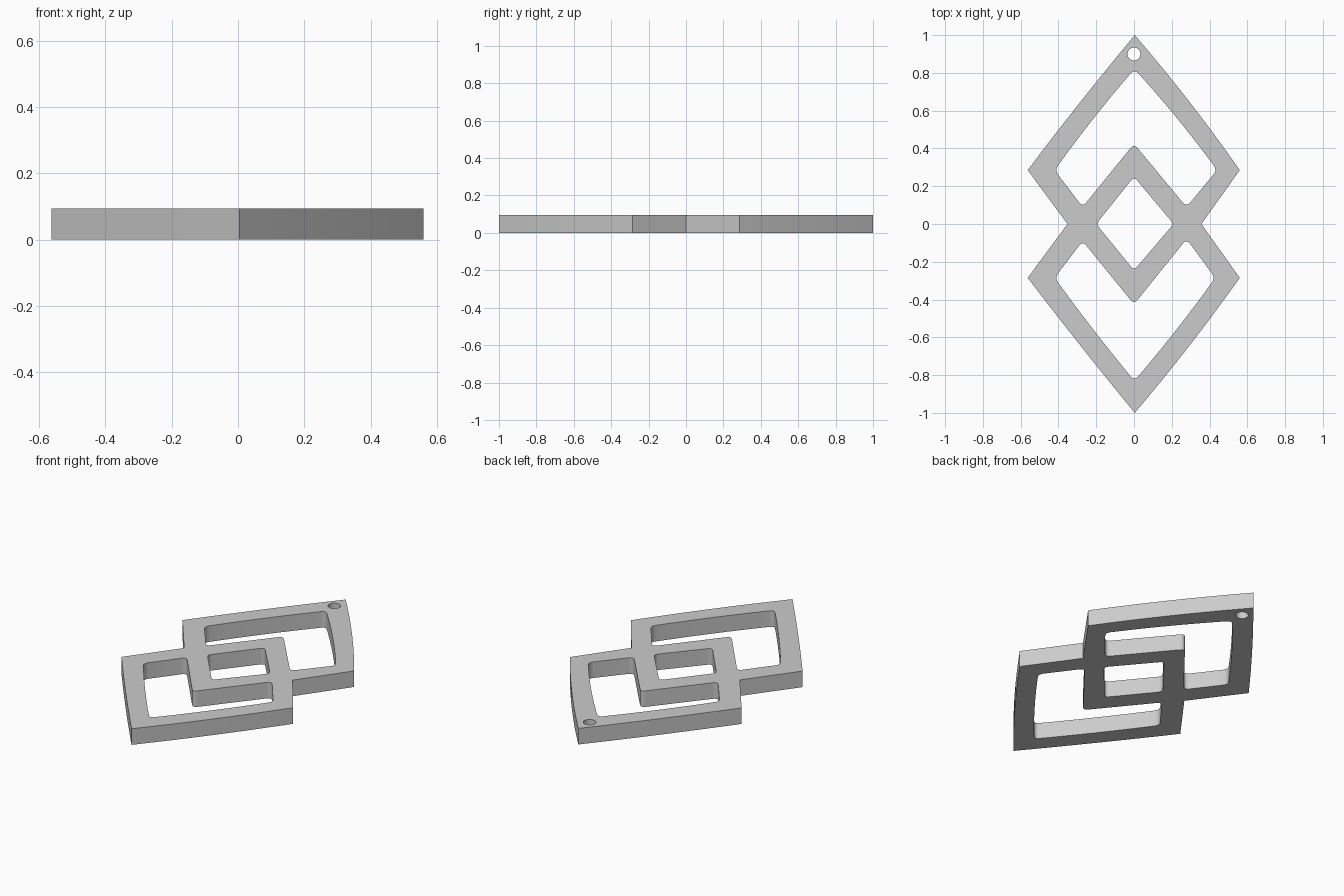
import bpy
import bmesh
import math
from mathutils import Vector

cube = bpy.data.objects.get("Cube")
if cube:
    bpy.data.objects.remove(cube, do_unlink=True)

THICK = 0.095

grey = bpy.data.materials.new("plain_grey")
grey.use_nodes = True
grey.diffuse_color = (0.6, 0.6, 0.6, 1)
grey.node_tree.nodes["Principled BSDF"].inputs["Base Color"].default_value = (0.6, 0.6, 0.6, 1)


def bowed(points, bow, steps=8):
    """Closed outline whose long edges swell outward by bow (per edge)."""
    out = []
    for i, p in enumerate(points):
        a, b = Vector(p), Vector(points[(i + 1) % len(points)])
        side = Vector((b.y - a.y, a.x - b.x)).normalized()
        n = steps if bow[i] else 1
        for k in range(n):
            t = k / n
            out.append(a.lerp(b, t) + side * bow[i] * 4 * t * (1 - t))
    return out


def rounded(points, size, steps=5):
    """Closed outline with each sharp corner replaced by a small curve."""
    out = []
    for i, p in enumerate(points):
        p, a, b = Vector(p), Vector(points[i - 1]), Vector(points[(i + 1) % len(points)])
        if (p - a).angle(b - p) < math.radians(20):
            out.append(p)
            continue
        start = p + (a - p).normalized() * size
        end = p + (b - p).normalized() * size
        for k in range(steps + 1):
            t = k / steps
            out.append(start.lerp(p, t).lerp(p.lerp(end, t), t))
    return out


# Outer silhouette of the two joined diamonds, counter-clockwise
silhouette = bowed([(0.004, 1), (-0.563, 0.285), (-0.352, 0), (-0.563, -0.285),
                    (0.004, -1), (0.56, -0.285), (0.357, 0), (0.56, 0.285)],
                   [0.006, 0, 0, 0.004, 0.01, 0, 0, 0.012])
silhouette = [p for p in silhouette]

# Window openings and the hanging hole
upper = rounded(bowed([(0.002, 0.82), (-0.42, 0.285), (-0.272, 0.09), (0, 0.425),
                       (0.278, 0.09), (0.44, 0.285)], [0.008, 0, 0, 0, 0, 0.01]), 0.03)
lower = rounded(bowed([(0.002, -0.83), (0.43, -0.285), (0.278, -0.08), (0, -0.425),
                       (-0.272, -0.09), (-0.42, -0.285)], [0.008, 0, 0, 0, 0, 0.006]), 0.03)
middle = rounded([(0, 0.25), (-0.2, 0), (0, -0.245), (0.21, 0)], 0.025)
ring_hole = [Vector((0.034 * math.cos(k * math.tau / 32), 0.9 + 0.034 * math.sin(k * math.tau / 32)))
             for k in range(32)]

# Flat filled curve, thickened into a plate
curve = bpy.data.curves.new("linked_diamonds", "CURVE")
curve.dimensions = "2D"
curve.fill_mode = "BOTH"
curve.extrude = THICK / 2
for loop in (silhouette, upper, lower, middle, ring_hole):
    spline = curve.splines.new("POLY")
    spline.points.add(len(loop) - 1)
    for point, co in zip(spline.points, loop):
        point.co = (co.x, co.y, 0, 1)
    spline.use_cyclic_u = True
source = bpy.data.objects.new("outline_curve", curve)
bpy.context.scene.collection.objects.link(source)
bpy.context.view_layer.update()

# Turn the curve into a clean mesh resting on the ground
mesh = bpy.data.meshes.new_from_object(source.evaluated_get(bpy.context.evaluated_depsgraph_get()))
bpy.data.objects.remove(source, do_unlink=True)
bm = bmesh.new()
bm.from_mesh(mesh)
bmesh.ops.remove_doubles(bm, verts=bm.verts, dist=0.0005)
bmesh.ops.translate(bm, verts=bm.verts, vec=(0, 0, THICK / 2))
bmesh.ops.recalc_face_normals(bm, faces=bm.faces)
bm.to_mesh(mesh)
bm.free()
mesh.materials.clear()
mesh.materials.append(grey)

plate = bpy.data.objects.new("linked_diamond_plate", mesh)
bpy.context.scene.collection.objects.link(plate)
bpy.ops.object.select_all(action="DESELECT")
plate.select_set(True)
bpy.context.view_layer.objects.active = plate
bpy.ops.object.shade_smooth_by_angle(angle=math.radians(30))
